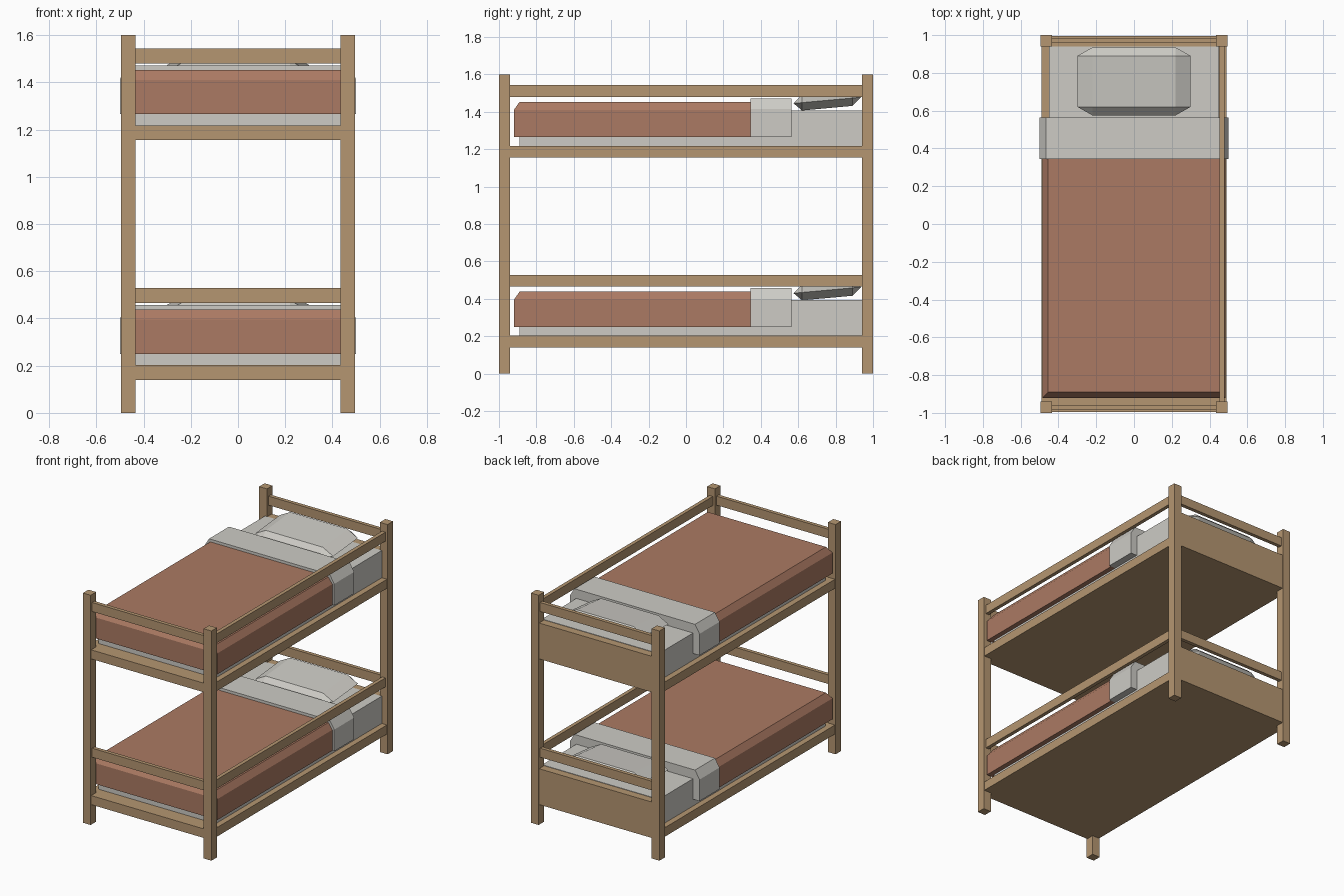
import bpy

if "Cube" in bpy.data.objects:
    bpy.data.objects.remove(bpy.data.objects["Cube"])


def material(name, rgb):
    m = bpy.data.materials.new(name)
    m.diffuse_color = (*rgb, 1)
    m.use_nodes = True
    m.node_tree.nodes["Principled BSDF"].inputs["Base Color"].default_value = m.diffuse_color
    return m


WOOD = material("wood", (0.46, 0.305, 0.165))
LINEN = material("pale linen", (0.61, 0.60, 0.56))
BRICK = material("brick blanket", (0.41, 0.195, 0.125))


def mesh(name, verts, faces, mat):
    me = bpy.data.meshes.new(name)
    me.from_pydata(verts, [], faces)
    me.materials.append(mat)
    ob = bpy.data.objects.new(name, me)
    bpy.context.collection.objects.link(ob)
    return ob


def loft(name, rings, mat):
    """Closed solid through stacked horizontal rings, bottom to top."""
    n = len(rings[0])
    verts = [v for r in rings for v in r]
    faces = [tuple(reversed(range(n))), tuple(range(len(verts) - n, len(verts)))]
    for k in range(len(rings) - 1):
        for i in range(n):
            j = (i + 1) % n
            faces.append((k * n + i, k * n + j, k * n + n + j, k * n + n + i))
    return mesh(name, verts, faces, mat)


def rect(x0, x1, y0, y1, z):
    return [(x0, y0, z), (x1, y0, z), (x1, y1, z), (x0, y1, z)]


def box(name, x, y, z, mat):
    return loft(name, [rect(*x, *y, z[0]), rect(*x, *y, z[1])], mat)


def pillow(name, z):
    # octagonal seam with smaller top and bottom panels, raised toward the head
    def tilt(y):
        return z + 0.43 + (y - 0.575) * 0.09
    seam = [(-.22, .575), (.22, .575), (.30, .62), (.30, .89),
            (.22, .935), (-.22, .935), (-.30, .89), (-.30, .62)]
    panel = [(-.22, .62), (.22, .62), (.22, .89), (-.22, .89)]
    verts = [(x, y, tilt(y)) for x, y in seam]
    verts += [(x, y, tilt(y) + 0.042) for x, y in panel]
    verts += [(x, y, tilt(y) - 0.042) for x, y in panel]
    top = [(8, 9, 10, 11)]
    for c in range(4):
        a, b, nxt = 2 * c, 2 * c + 1, (2 * c + 2) % 8
        p, q = 8 + c, 8 + (c + 1) % 4
        top.append((a, b, q, p))              # sloping side
        top.append((b, nxt, q))               # corner
    bottom = [tuple(reversed([i + 4 if i > 7 else i for i in f])) for f in top]
    mesh(name, verts, top + bottom, LINEN)


# Corner posts
for sx, side in ((-1, "left"), (1, "right")):
    for sy, end in ((-1, "foot"), (1, "head")):
        xs = sorted((sx * 0.435, sx * 0.495))
        ys = sorted((sy * 0.94, sy * 1.0))
        box(f"{side}_{end}_post", xs, ys, (0, 1.6), WOOD)

# Two identical bunks
for tier, z in (("lower", 0.0), ("upper", 1.015)):
    zr = (z + 0.14, z + 0.203)
    zg = (z + 0.465, z + 0.528)
    # Frame
    box(f"{tier}_base_board", (-0.45, 0.45), (-0.94, 0.94), zr, WOOD)
    box(f"{tier}_left_rail", (-0.49, -0.45), (-0.94, 0.94), zr, WOOD)
    box(f"{tier}_right_rail", (0.45, 0.49), (-0.94, 0.94), zr, WOOD)
    box(f"{tier}_foot_rail", (-0.435, 0.435), (-0.995, -0.94), zr, WOOD)
    box(f"{tier}_headboard", (-0.435, 0.435), (0.94, 0.995), (z + 0.14, z + 0.39), WOOD)
    # Guards on the foot, head and right side
    box(f"{tier}_foot_guard", (-0.435, 0.435), (-0.983, -0.957), zg, WOOD)
    box(f"{tier}_head_guard", (-0.435, 0.435), (0.957, 0.983), zg, WOOD)
    box(f"{tier}_right_guard", (0.452, 0.478), (-0.94, 0.94), zg, WOOD)
    # Bedding
    box(f"{tier}_mattress", (-0.45, 0.45), (-0.89, 0.94), (z + 0.203, z + 0.393), LINEN)
    loft(f"{tier}_blanket", [rect(-.485, .485, -.92, .345, z + 0.25),
                             rect(-.485, .485, -.92, .345, z + 0.395),
                             rect(-.455, .455, -.89, .345, z + 0.438)], BRICK)
    loft(f"{tier}_folded_sheet", [rect(-.50, .50, .345, .565, z + 0.25),
                                  rect(-.50, .50, .345, .565, z + 0.40),
                                  rect(-.465, .465, .345, .565, z + 0.457)], LINEN)
    pillow(f"{tier}_pillow", z)
